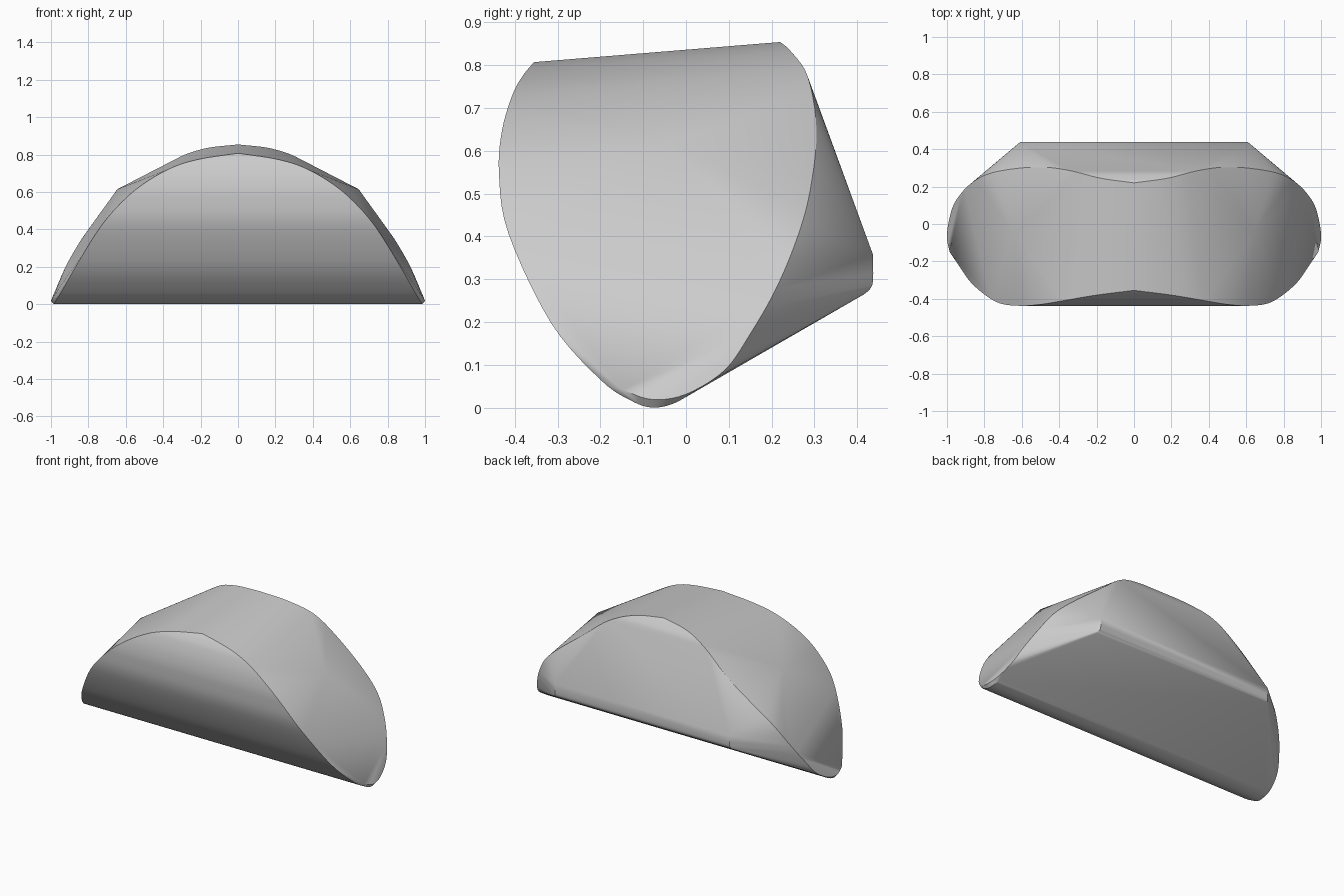
import bpy, bmesh
from mathutils import Vector

if "Cube" in bpy.data.objects:
    bpy.data.objects.remove(bpy.data.objects["Cube"], do_unlink=True)


def smooth_path(points, steps=5):
    """Catmull-Rom curve through the points."""
    p = [Vector(q) for q in points]
    p = [2 * p[0] - p[1]] + p + [2 * p[-1] - p[-2]]
    out = []
    for a, b, c, d in zip(p, p[1:], p[2:], p[3:]):
        for i in range(steps):
            t = i / steps
            out.append(0.5 * (2 * b + (c - a) * t + (2 * a - 5 * b + 4 * c - d) * t * t
                              + (3 * b - a - 3 * c + d) * t ** 3))
    return out + [p[-2]]


# Front rim, from the crown down to the rounded lower end
front_rim = [(0, -.355, .81), (.2, -.38, .78), (.35, -.405, .735), (.5, -.43, .65),
             (.62, -.437, .55), (.74, -.415, .41), (.87, -.315, .2), (.945, -.2, .068),
             (.975, -.13, .02), (.985, -.08, .003), (.98, -.03, .012), (.965, .02, .04)]
# Back rim, from the crown down to the end tip
back_rim = [(0, .22, .857), (.18, .245, .835), (.34, .285, .775), (.5, .305, .65),
            (.68, .29, .51), (.8, .26, .4), (.88, .21, .28), (.935, .15, .175),
            (.97, .09, .09), (.993, 0, .034), (1, -.08, .022), (.985, -.15, .045)]
# Rounded edge of the back panel
back_edge = [(.61, .437, .36), (.61, .437, .3), (.615, .43, .28), (.62, .415, .267)]
# Crease points on the upper shoulders
shoulder = [Vector((.645, -.045, .618))]

half = smooth_path(front_rim) + smooth_path(back_rim) + smooth_path(back_edge, 3) + shoulder

# Skin both mirrored halves with one convex shell
bm = bmesh.new()
for side in (1, -1):
    for p in half:
        bm.verts.new((side * p.x, p.y, max(p.z, 0)))
bmesh.ops.remove_doubles(bm, verts=bm.verts[:], dist=.0005)
bmesh.ops.convex_hull(bm, input=bm.verts[:])
bmesh.ops.delete(bm, geom=[v for v in bm.verts if not v.link_faces], context='VERTS')
bmesh.ops.dissolve_limit(bm, angle_limit=.01, verts=bm.verts[:], edges=bm.edges[:])
bmesh.ops.recalc_face_normals(bm, faces=bm.faces[:])
low = min(v.co.z for v in bm.verts)
bmesh.ops.translate(bm, verts=bm.verts[:], vec=(0, 0, -low))

mesh = bpy.data.meshes.new("folded_shell")
bm.to_mesh(mesh)
bm.free()
shell = bpy.data.objects.new("folded_shell", mesh)
bpy.context.collection.objects.link(shell)

# Plain grey
grey = bpy.data.materials.new("light_grey")
grey.use_nodes = True
colour = (.6, .6, .6, 1)
grey.diffuse_color = colour
grey.node_tree.nodes["Principled BSDF"].inputs["Base Color"].default_value = colour
mesh.materials.append(grey)

bpy.ops.object.select_all(action='DESELECT')
shell.select_set(True)
bpy.context.view_layer.objects.active = shell
bpy.ops.object.shade_smooth_by_angle(angle=.35)
